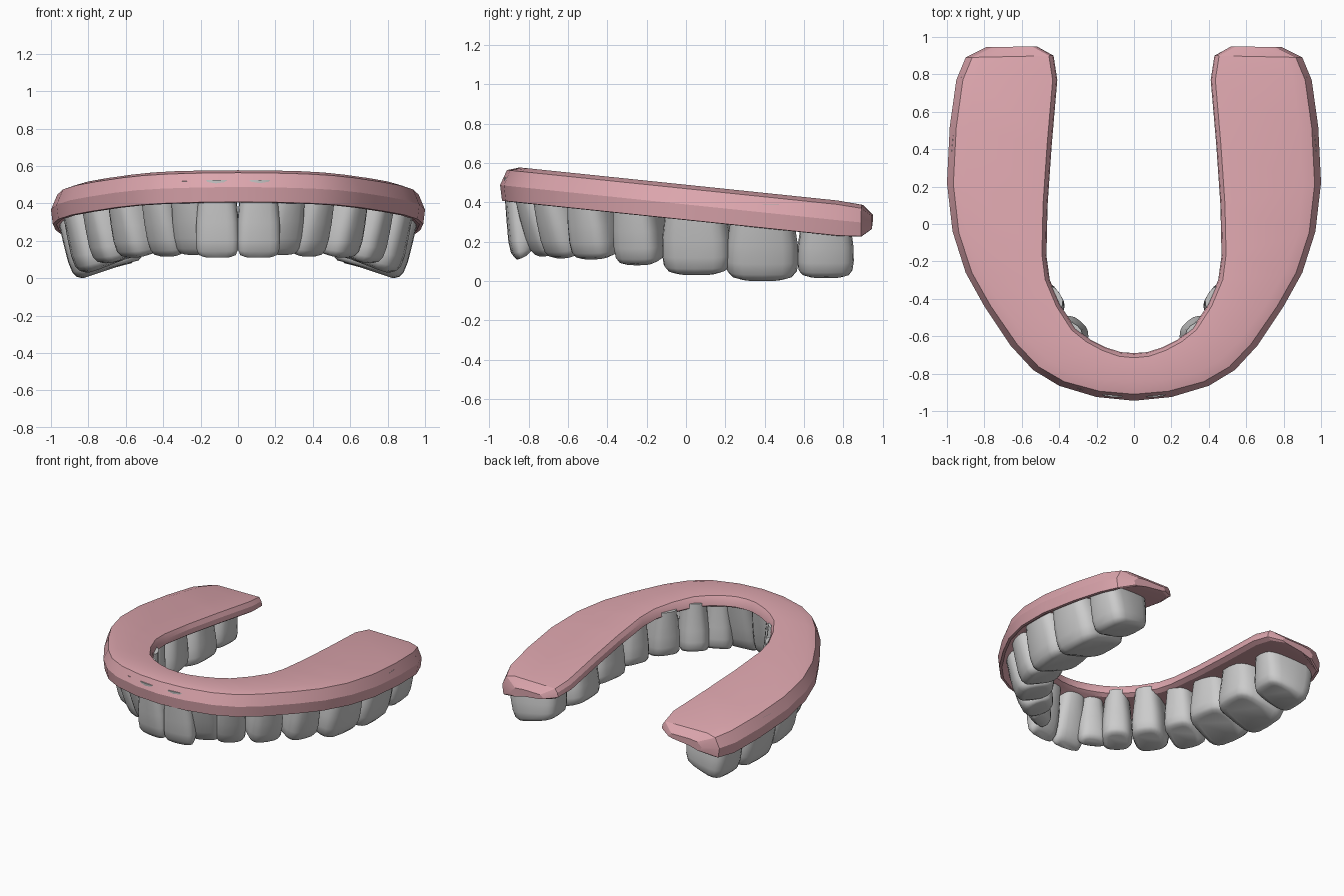
import bpy, bmesh, math
from mathutils import Vector

if "Cube" in bpy.data.objects:
    bpy.data.objects.remove(bpy.data.objects["Cube"])


def gum_top(y):
    """Height of the sloping top plane of the gum."""
    return 0.58 - 0.104 * (y + 0.87)


def loft(name, rings, angle):
    bm = bmesh.new()
    vr = [[bm.verts.new(p) for p in r] for r in rings]
    n = len(rings[0])
    for a, b in zip(vr, vr[1:]):
        for i in range(n):
            j = (i + 1) % n
            bm.faces.new((a[i], a[j], b[j], b[i]))
    bm.faces.new(vr[0])
    bm.faces.new(vr[-1][::-1])
    bmesh.ops.recalc_face_normals(bm, faces=bm.faces)
    me = bpy.data.meshes.new(name)
    bm.to_mesh(me)
    bm.free()
    ob = bpy.data.objects.new(name, me)
    bpy.context.collection.objects.link(ob)
    bpy.ops.object.select_all(action='DESELECT')
    ob.select_set(True)
    bpy.context.view_layer.objects.active = ob
    bpy.ops.object.shade_smooth_by_angle(angle=math.radians(angle))
    return ob


# Gum: stations along one half of the arch (outer x, y, inner x, y, thickness)
half = [
    (0, -.945, 0, -.69, 1), (.2, -.925, .07, -.685, 1), (.4, -.865, .15, -.66, 1),
    (.54, -.78, .23, -.62, 1), (.66, -.65, .31, -.56, 1), (.8, -.44, .39, -.44, 1),
    (.9, -.26, .45, -.30, 1), (.97, -.04, .468, -.17, 1), (1, .22, .462, .1, 1),
    (.985, .52, .44, .42, 1), (.95, .77, .41, .77, 1), (.90, .89, .43, .90, .9),
    (.79, .945, .52, .95, .4)]
stations = [(-a, b, -c, d, k) for a, b, c, d, k in half[:0:-1]] + half

# Cross-section: (distance in from the outer edge, from the inner edge, height)
section = [(.03, None, -.18), (.01, None, -.178), (0, None, -.10), (.035, None, -.02),
           (.10, None, 0), (None, .025, 0), (None, .006, -.03), (None, 0, -.065),
           (None, .03, -.085), (.10, None, -.13)]


def gum_ring(ox, oy, ix, iy, k):
    o, i = Vector((ox, oy, 0)), Vector((ix, iy, 0))
    d = (i - o).normalized()
    ring = []
    for a, b, h in section:
        p = o + d * a if b is None else i - d * b
        h = -.09 + (h + .09) * k
        ring.append((p.x, p.y, gum_top(p.y) + h))
    return ring


gum = loft("upper_gum", [gum_ring(*s) for s in stations], 22)
pink = bpy.data.materials.new("gum_pink")
pink.diffuse_color = (0.72, 0.38, 0.42, 1)
pink.use_nodes = True
pink.node_tree.nodes["Principled BSDF"].inputs["Base Color"].default_value = pink.diffuse_color
gum.data.materials.append(pink)


def spow(v, e):
    return math.copysign(abs(v) ** e, v)


def tooth(name, x, y, yaw, w, lean, d0, d1, zb, tilt, e):
    """Lofted crown; x, y is the outer face at the neck, yaw its facing from -y."""
    t = math.radians(yaw)
    n = Vector((math.sin(t), -math.cos(t), 0))
    u = Vector((math.cos(t), math.sin(t), 0))
    zt = gum_top(y) - .06
    # level, width scale, extra inset of the face
    levels = [(0, .80, 0), (.3, .90, 0), (.55, .98, 0), (.78, 1, .0),
              (.92, .96, .008), (.98, .86, .025), (1, .66, .055)]
    rings = []
    for s, ws, inset in levels:
        d = d0 + (d1 - d0) * s ** 1.2
        inset = min(inset, d * .3)
        ring = []
        for i in range(20):
            a = math.tau * i / 20
            c, sn = spow(math.cos(a), e), spow(math.sin(a), e)
            taper = 1 - .16 * (1 - sn) / 2          # narrower on the tongue side
            p = Vector((x, y, 0)) + u * (c * w * ws * taper / 2 * 1.05)
            p += n * (-lean * s ** 1.2 - d / 2 + sn * (d / 2 - inset))
            p.z = zt + (zb - zt) * s + tilt * s * (1 - sn) / 2
            ring.append(p)
        rings.append(ring)
    ob = loft(name, rings, 50)
    m = ob.modifiers.new("Mirror", 'MIRROR')
    m.use_mirror_merge = False


# Teeth, front to back, mirrored across x = 0
tooth("central_incisor", .118, -.925, 6, .235, .035, .22, .11, .11, .02, .65)
tooth("lateral_incisor", .31, -.875, 26, .205, .12, .22, .13, .125, .02, .75)
tooth("canine", .49, -.765, 40, .22, .11, .29, .22, .115, .04, .75)
tooth("first_premolar", .68, -.56, 56, .24, .08, .34, .26, .11, .04, .65)
tooth("second_premolar", .83, -.30, 68, .25, .08, .36, .28, .08, .06, .6)
tooth("first_molar", .94, .03, 81, .36, .08, .42, .35, .03, .09, .55)
tooth("second_molar", .975, .39, 91, .375, .09, .45, .38, 0, .09, .55)
tooth("third_molar", .935, .72, 94, .29, .07, .40, .32, .015, .06, .55)
